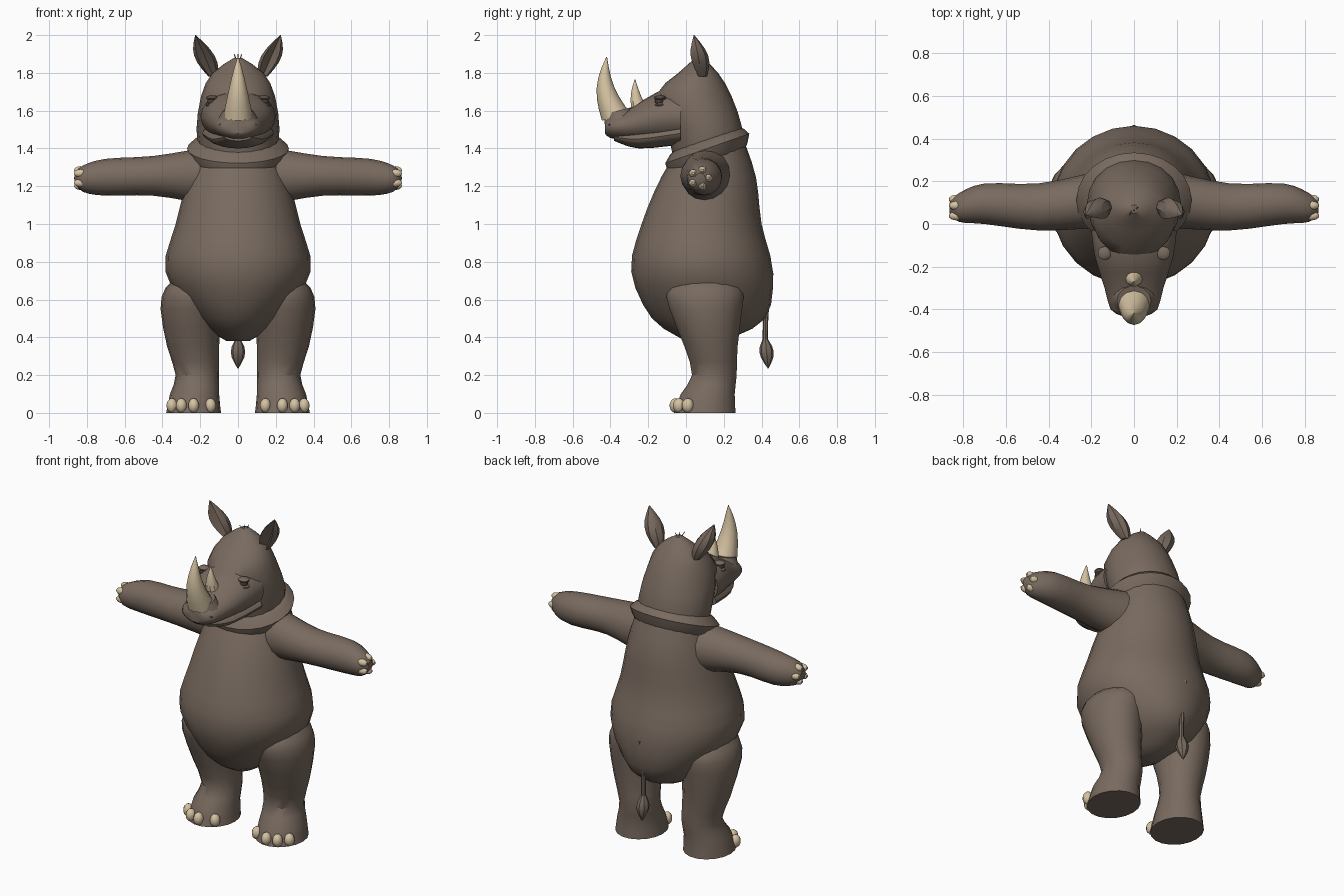
import bpy
import bmesh
from math import cos, sin, pi, sqrt
from mathutils import Matrix, Vector

if "Cube" in bpy.data.objects:
    bpy.data.objects.remove(bpy.data.objects["Cube"])


def material(name, red, green, blue):
    colour = (red, green, blue, 1)
    mat = bpy.data.materials.new(name)
    mat.use_nodes = True
    mat.diffuse_color = colour
    mat.node_tree.nodes["Principled BSDF"].inputs["Base Color"].default_value = colour
    return mat


HIDE = material("brown hide", 0.19, 0.145, 0.115)
HORN = material("pale horn", 0.66, 0.54, 0.36)
DARK = material("dark brown", 0.06, 0.045, 0.035)


def finish(name, bm, mat, mirror):
    """Turn the bmesh into a shaded object, mirrored to the other side if asked."""
    bmesh.ops.recalc_face_normals(bm, faces=bm.faces)
    mesh = bpy.data.meshes.new(name)
    bm.to_mesh(mesh)
    bm.free()
    mesh.materials.append(mat)
    part = bpy.data.objects.new(name, mesh)
    bpy.context.collection.objects.link(part)
    bpy.ops.object.select_all(action="DESELECT")
    part.select_set(True)
    bpy.context.view_layer.objects.active = part
    bpy.ops.object.shade_smooth_by_angle(angle=pi / 5)
    if mirror:
        part.modifiers.new("Mirror", "MIRROR")


def ring(at, across, deep):
    """Elliptical section from its limits in the two directions square to the axis."""
    centre = [sum(limits) / 2 for limits in (across, deep)]
    radius = [(high - low) / 2 for low, high in (across, deep)]
    return Vector((at, *centre, *radius))


def even(at, half, deep):
    """Section that is symmetrical from side to side."""
    return ring(at, (-half, half), deep)


def smooth(keys, steps):
    """Add flowing in-between sections to a few key sections."""
    padded = [keys[0], *keys, keys[-1]]
    result = []
    for a, b, c, d in zip(padded, padded[1:], padded[2:], padded[3:]):
        for step in range(steps):
            t = step / steps
            bend = (c - a) * t + (2 * a - 5 * b + 4 * c - d) * t**2 + (3 * b - a - 3 * c + d) * t**3
            result.append(b + bend / 2)
    return result + [keys[-1]]


def loft(name, rings, axis="z", sides=20, mat=HIDE, mirror=False, tilt=0, dent=0):
    """Skin the sections; dent hollows the front, tilt lifts the back."""
    bm = bmesh.new()
    loops = []
    for at, u_mid, v_mid, u_radius, v_radius in rings:
        loop = []
        for side in range(sides):
            angle = 2 * pi * side / sides
            u = u_mid + u_radius * cos(angle)
            v = v_mid + v_radius * sin(angle)
            if sin(angle) < -0.9:
                v += dent * v_radius
            spots = {"x": (at, u, v), "y": (u, at, v), "z": (u, v, at + tilt * (v - v_mid))}
            loop.append(bm.verts.new(spots[axis]))
        loops.append(loop)
    for lower, upper in zip(loops, loops[1:]):
        for side in range(sides):
            bm.faces.new((lower[side - 1], lower[side], upper[side], upper[side - 1]))
    bm.faces.new(loops[0])
    bm.faces.new(loops[-1])
    finish(name, bm, mat, mirror)


def spike(name, base, tip, radius, profile, bow=0, steps=6, **options):
    """Upright tapering part that bows along y; profile gives the width along it."""
    rings = []
    for step in range(steps + 1):
        t = step / steps
        x, y, z = Vector(base).lerp(Vector(tip), t)
        width = max(radius * profile(t), 0.002)
        rings.append((z, x, y + bow * sin(pi * t), width, width))
    loft(name, rings, **options)


def blobs(name, places, radii, mat):
    """Mirrored group of small ellipsoids."""
    bm = bmesh.new()
    for place in places:
        matrix = Matrix.Translation(Vector(place)) @ Matrix.Diagonal((*radii, 1))
        bmesh.ops.create_uvsphere(bm, u_segments=10, v_segments=7, radius=1, matrix=matrix)
    finish(name, bm, mat, True)


def cone(t):
    return (1 - t) ** 0.8


def leaf(t):
    return 0.5 * (1 - t) + sin(pi * t) * 0.8


# Torso with heavy belly
loft("body", smooth([
    even(at=0.38, half=0.06, deep=(0, 0.2)),
    even(at=0.5, half=0.23, deep=(-0.18, 0.42)),
    even(at=0.75, half=0.385, deep=(-0.29, 0.46)),
    even(at=1, half=0.33, deep=(-0.235, 0.4)),
    even(at=1.25, half=0.265, deep=(-0.13, 0.37)),
    even(at=1.46, half=0.2, deep=(0, 0.3)),
], steps=3), sides=24)

# Loose skin fold round the neck
loft("neck_fold", smooth([
    even(at=1.32, half=0.23, deep=(-0.08, 0.31)),
    even(at=1.4, half=0.27, deep=(-0.11, 0.335)),
    even(at=1.455, half=0.2, deep=(-0.06, 0.28)),
], steps=2), sides=24, tilt=0.35)

# Skull
loft("head", smooth([
    even(at=1.36, half=0.2, deep=(-0.07, 0.3)),
    even(at=1.5, half=0.22, deep=(-0.1, 0.3)),
    even(at=1.68, half=0.195, deep=(-0.16, 0.24)),
    even(at=1.8, half=0.135, deep=(-0.04, 0.17)),
    even(at=1.88, half=0.02, deep=(0.05, 0.09)),
], steps=2))

# Muzzle, split into upper lip and lower jaw
loft("muzzle", smooth([
    even(at=-0.03, half=0.2, deep=(1.43, 1.71)),
    even(at=-0.15, half=0.185, deep=(1.43, 1.7)),
    even(at=-0.3, half=0.138, deep=(1.44, 1.61)),
    even(at=-0.4, half=0.11, deep=(1.455, 1.575)),
    even(at=-0.43, half=0.06, deep=(1.48, 1.54)),
], steps=2), axis="y")
loft("lower_jaw", smooth([
    even(at=-0.03, half=0.19, deep=(1.42, 1.54)),
    even(at=-0.25, half=0.14, deep=(1.4, 1.5)),
    even(at=-0.38, half=0.07, deep=(1.44, 1.48)),
], steps=3), axis="y")
blobs("nostrils", [(0.085, -0.4, 1.525)], (0.02, 0.014, 0.012), DARK)

# Horns and the skin ridge under the large one
loft("horn_ridge", [
    even(at=1.55, half=0.11, deep=(-0.435, -0.265)),
    even(at=1.6, half=0.08, deep=(-0.43, -0.29)),
], sides=14, tilt=0.25)
spike("large_horn", (0, -0.365, 1.56), (0, -0.42, 1.885), 0.08, cone,
      bow=-0.035, sides=12, mat=HORN, tilt=0.15)
spike("small_horn", (0, -0.24, 1.59), (0, -0.27, 1.765), 0.05, cone,
      bow=-0.01, sides=10, mat=HORN)

# Eyes under heavy lids
blobs("eyes", [(0.14, -0.142, 1.648)], (0.024, 0.024, 0.018), DARK)
blobs("eyelids", [(0.138, -0.137, z) for z in (1.63, 1.668)], (0.034, 0.033, 0.014), HIDE)

# Ears, cupped at the front, and a little tuft between them
spike("ears", (0.13, 0.085, 1.78), (0.225, 0.042, 2), 0.052, leaf,
      sides=8, mirror=True, dent=1.4)
for lean in (-0.01, 0, 0.01):
    spike("hair_tuft", (lean, 0.07, 1.87), (2 * lean, 0.06 + 2 * lean, 1.9), 0.005, cone,
          steps=2, sides=4)

# Arms held out sideways, with nails round the tips
loft("arms", smooth([
    ring(at=0.2, across=(-0.02, 0.24), deep=(1.11, 1.4)),
    ring(at=0.45, across=(-0.03, 0.19), deep=(1.15, 1.36)),
    ring(at=0.7, across=(0, 0.19), deep=(1.15, 1.345)),
    ring(at=0.82, across=(0.01, 0.145), deep=(1.17, 1.31)),
    ring(at=0.865, across=(0.05, 0.1), deep=(1.22, 1.27)),
], steps=3), axis="x", sides=16, mirror=True)
fingers = [2 * pi * finger / 5 for finger in range(5)]
blobs("finger_nails", [(0.833, 0.073 + 0.043 * cos(a), 1.243 + 0.043 * sin(a)) for a in fingers],
      (0.037, 0.022, 0.022), HORN)

# Legs with broad thighs and flat feet
loft("legs", smooth([
    ring(at=0, across=(0.09, 0.38), deep=(-0.065, 0.265)),
    ring(at=0.1, across=(0.1, 0.36), deep=(-0.03, 0.26)),
    ring(at=0.2, across=(0.1, 0.33), deep=(0.03, 0.27)),
    ring(at=0.35, across=(0.1, 0.375), deep=(-0.01, 0.275)),
    ring(at=0.55, across=(0.09, 0.41), deep=(-0.09, 0.3)),
    ring(at=0.66, across=(0.09, 0.385), deep=(-0.1, 0.3)),
    ring(at=0.74, across=(0.1, 0.3), deep=(0, 0.2)),
], steps=2), sides=18, mirror=True)
blobs("toe_nails", [
    (0.235 + x, 0.11 - 0.165 * sqrt(1 - (x / 0.145) ** 2), 0.039) for x in (-0.09, 0, 0.065, 0.115)
], (0.03, 0.032, 0.039), HORN)

# Tail with a pointed tuft
spike("tail", (0, 0.42, 0.36), (0, 0.45, 0.74), 0.014, lambda t: 1, bow=-0.01, sides=8)
spike("tail_tuft", (0, 0.435, 0.235), (0, 0.418, 0.41), 0.038, lambda t: sin(pi * t), sides=8)
